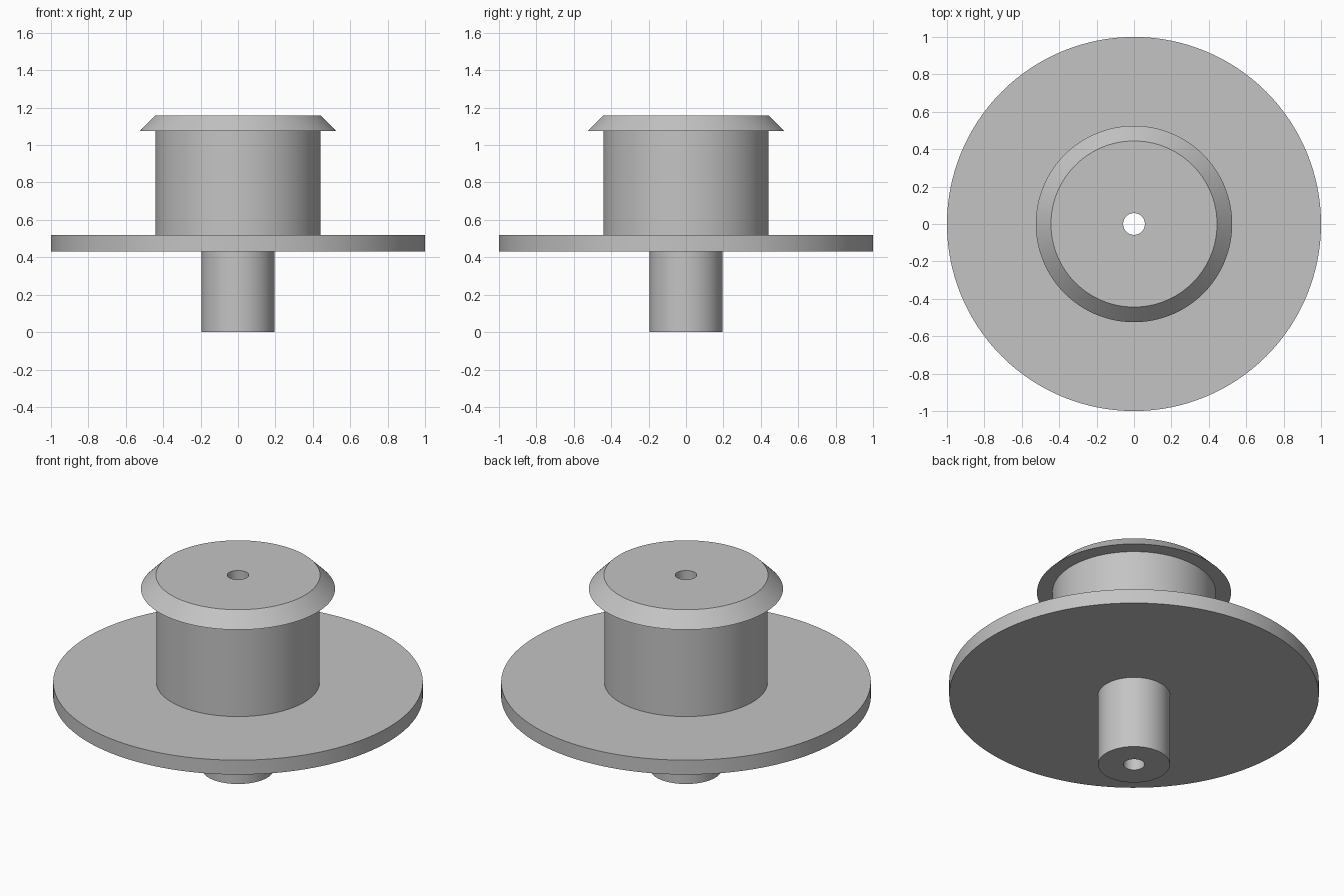
import bpy, bmesh, math

SEGMENTS = 128
BORE = 0.058

cube = bpy.data.objects.get("Cube")
if cube:
    bpy.data.objects.remove(cube, do_unlink=True)

# One plain grey for the whole part
grey = bpy.data.materials.new("plain grey")
grey.use_nodes = True
colour = (0.55, 0.55, 0.55, 1)
grey.diffuse_color = colour
grey.node_tree.nodes["Principled BSDF"].inputs["Base Color"].default_value = colour


def lathe(name, profile):
    """Revolve a closed (radius, height) outline about z."""
    bm = bmesh.new()
    rings = []
    for radius, z in profile:
        angles = [math.tau * i / SEGMENTS for i in range(SEGMENTS)]
        rings.append([bm.verts.new((radius * math.cos(a), radius * math.sin(a), z))
                      for a in angles])
    for lower, upper in zip(rings, rings[1:] + rings[:1]):
        for i in range(SEGMENTS):
            j = (i + 1) % SEGMENTS
            bm.faces.new((lower[i], lower[j], upper[j], upper[i]))
    bmesh.ops.recalc_face_normals(bm, faces=bm.faces[:])
    mesh = bpy.data.meshes.new(name)
    bm.to_mesh(mesh)
    bm.free()
    mesh.materials.append(grey)
    obj = bpy.data.objects.new(name, mesh)
    bpy.context.collection.objects.link(obj)
    bpy.ops.object.select_all(action='DESELECT')
    obj.select_set(True)
    bpy.context.view_layer.objects.active = obj
    bpy.ops.object.shade_smooth_by_angle(angle=math.radians(30))
    return obj


# Single turned body, listed from the bottom up
lathe("flanged_spool", [
    (BORE, 0), (0.195, 0),            # shaft end
    (0.195, 0.432), (1, 0.432),       # underside of the wide flange
    (1, 0.518), (0.442, 0.518),       # top of the wide flange
    (0.442, 1.075), (0.525, 1.075),   # drum and overhanging lip
    (0.444, 1.157), (BORE, 1.157),    # bevelled rim and bored top
])
